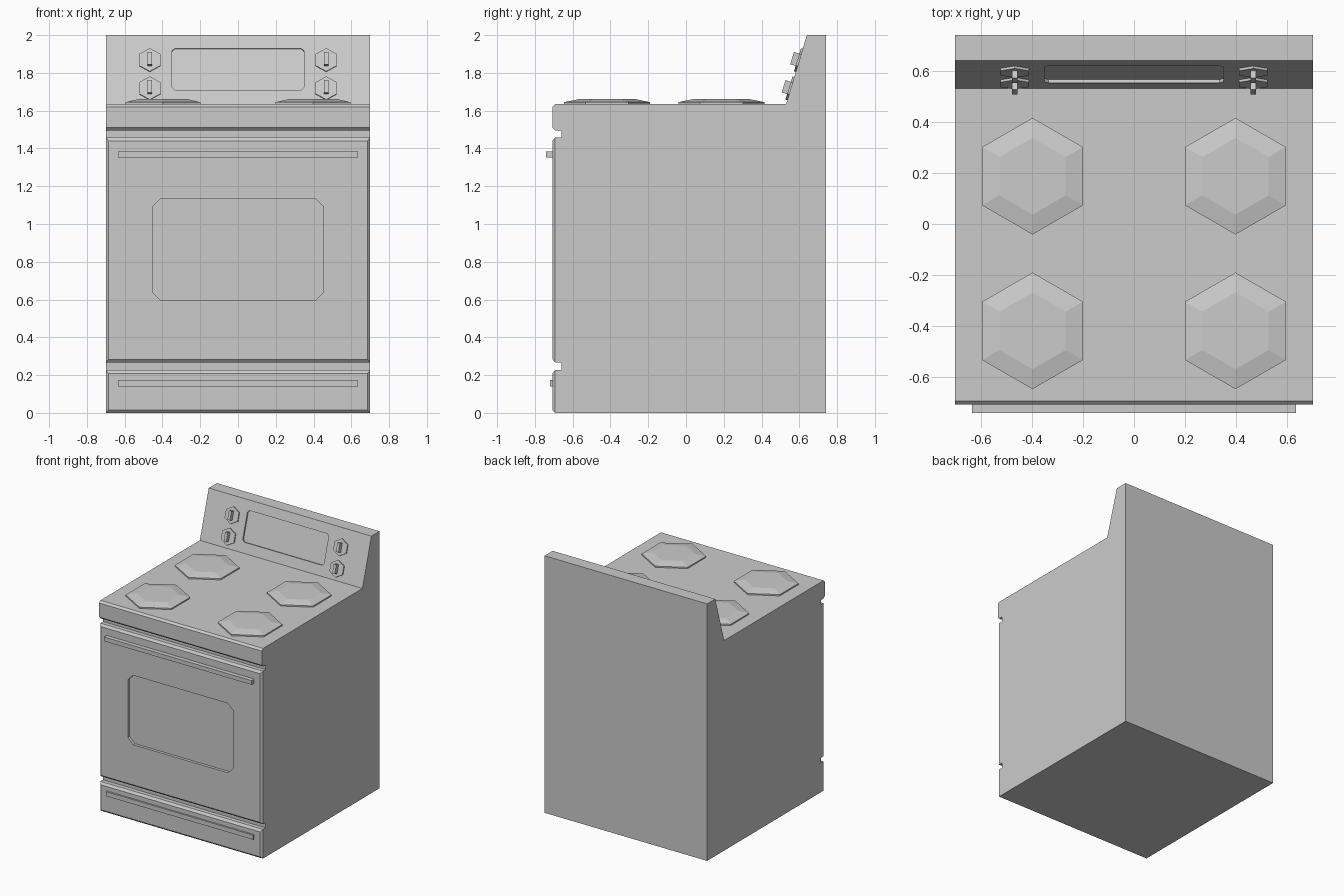
import bpy, bmesh, math
from mathutils import Matrix, Vector

if "Cube" in bpy.data.objects:
    bpy.data.objects.remove(bpy.data.objects["Cube"])


def frame(origin, v):
    """Local plane: u = x, v = given direction, n = outward normal."""
    u, v = Vector((1, 0, 0)), Vector(v).normalized()
    m = Matrix((u, v, u.cross(v))).transposed().to_4x4()
    return Matrix.Translation(origin) @ m


def loft(name, rings, matrix):
    """Closed solid through rings of ([(u, v), ...], n)."""
    bm = bmesh.new()
    loops = [[bm.verts.new((u, v, n)) for u, v in pts] for pts, n in rings]
    bm.faces.new(loops[0][::-1])
    bm.faces.new(loops[-1])
    for a, b in zip(loops, loops[1:]):
        for i in range(len(a)):
            j = (i + 1) % len(a)
            bm.faces.new((a[i], a[j], b[j], b[i]))
    bm.transform(matrix)
    bmesh.ops.recalc_face_normals(bm, faces=bm.faces)
    mesh = bpy.data.meshes.new(name)
    bm.to_mesh(mesh)
    bm.free()
    obj = bpy.data.objects.new(name, mesh)
    bpy.context.collection.objects.link(obj)
    return obj


def rect(w, v0, v1, c=0.0, cu=0.0):
    """Rectangle of half width w around u = cu, with optional corner cuts c."""
    if not c:
        pts = [(-w, v0), (w, v0), (w, v1), (-w, v1)]
    else:
        pts = [(-w + c, v0), (w - c, v0), (w, v0 + c), (w, v1 - c),
               (w - c, v1), (-w + c, v1), (-w, v1 - c), (-w, v0 + c)]
    return [(u + cu, v) for u, v in pts]


def hexagon(r, cu=0.0, cv=0.0):
    return [(cu + r * math.cos(math.radians(30 + 60 * i)),
             cv + r * math.sin(math.radians(30 + 60 * i))) for i in range(6)]


def cut(obj, cutter):
    cutter.hide_render = True
    mod = obj.modifiers.new("recess", 'BOOLEAN')
    mod.operation = 'DIFFERENCE'
    mod.solver = 'EXACT'
    mod.object = cutter
    bpy.context.view_layer.objects.active = obj
    bpy.ops.object.modifier_apply(modifier=mod.name)
    bpy.data.objects.remove(cutter)


FRONT = frame((0, 0, 0), (0, 0, 1))               # n points to -y
TOP = frame((0, 0, 1.635), (0, 1, 0))             # n points up
SLOPE = frame((0, 0.53, 1.635), (0, 0.11, 0.365)) # control panel
SIDE = Matrix(((0, 0, 1, 0), (1, 0, 0, 0), (0, 1, 0, 0), (0, 0, 0, 1)))

# Body with cooktop edge and back panel, one side profile
profile = [(-0.66, 0), (-0.66, 1.495), (-0.692, 1.495), (-0.707, 1.51),
           (-0.707, 1.62), (-0.692, 1.635), (0.53, 1.635), (0.64, 2.0),
           (0.74, 2.0), (0.74, 0)]
body = loft("body", [(profile, -0.70), (profile, 0.70)], SIDE)

# Recessed display in the sloping panel
display = rect(0.35, 0.078, 0.308, 0.015)
cut(body, loft("display_cutter", [(display, -0.013), (display, 0.1)], SLOPE))


# Door and drawer fronts with chamfered edges
def front_panel(name, z0, z1):
    full, inset = rect(0.70, z0, z1), rect(0.686, z0 + 0.015, z1 - 0.018)
    return loft(name, [(full, 0.66), (full, 0.693), (inset, 0.707)], FRONT)


front_panel("drawer_front", 0.0, 0.227)
door = front_panel("oven_door", 0.268, 1.458)
window = rect(0.453, 0.595, 1.135, 0.045)
cut(door, loft("window_cutter", [(window, 0.685), (window, 0.8)], FRONT))

# Handles
for name, z0, z1, reach in (("door_handle", 1.353, 1.385, 0.74),
                            ("drawer_handle", 0.14, 0.175, 0.72)):
    bar = rect(0.634, z0, z1)
    loft(name, [(bar, 0.70), (bar, reach)], FRONT)

# Burners and knobs, mirrored left and right
for side, s in (("left", -1), ("right", 1)):
    for place, y in (("back", 0.187), ("front", -0.418)):
        x = 0.397 * s
        loft(f"burner_{place}_{side}",
             [(hexagon(0.228, x, y), -0.005), (hexagon(0.228, x, y), 0.01),
              (hexagon(0.15, x, y), 0.026)], TOP)
    for place, v in (("upper", 0.242), ("lower", 0.086)):
        x = 0.467 * s
        disc = hexagon(0.064, x, v)
        loft(f"knob_base_{place}_{side}", [(disc, -0.005), (disc, 0.01)], SLOPE)
        grip = rect(0.011, v - 0.034, v + 0.034, cu=x)
        loft(f"knob_grip_{place}_{side}", [(grip, 0.005), (grip, 0.04)], SLOPE)
